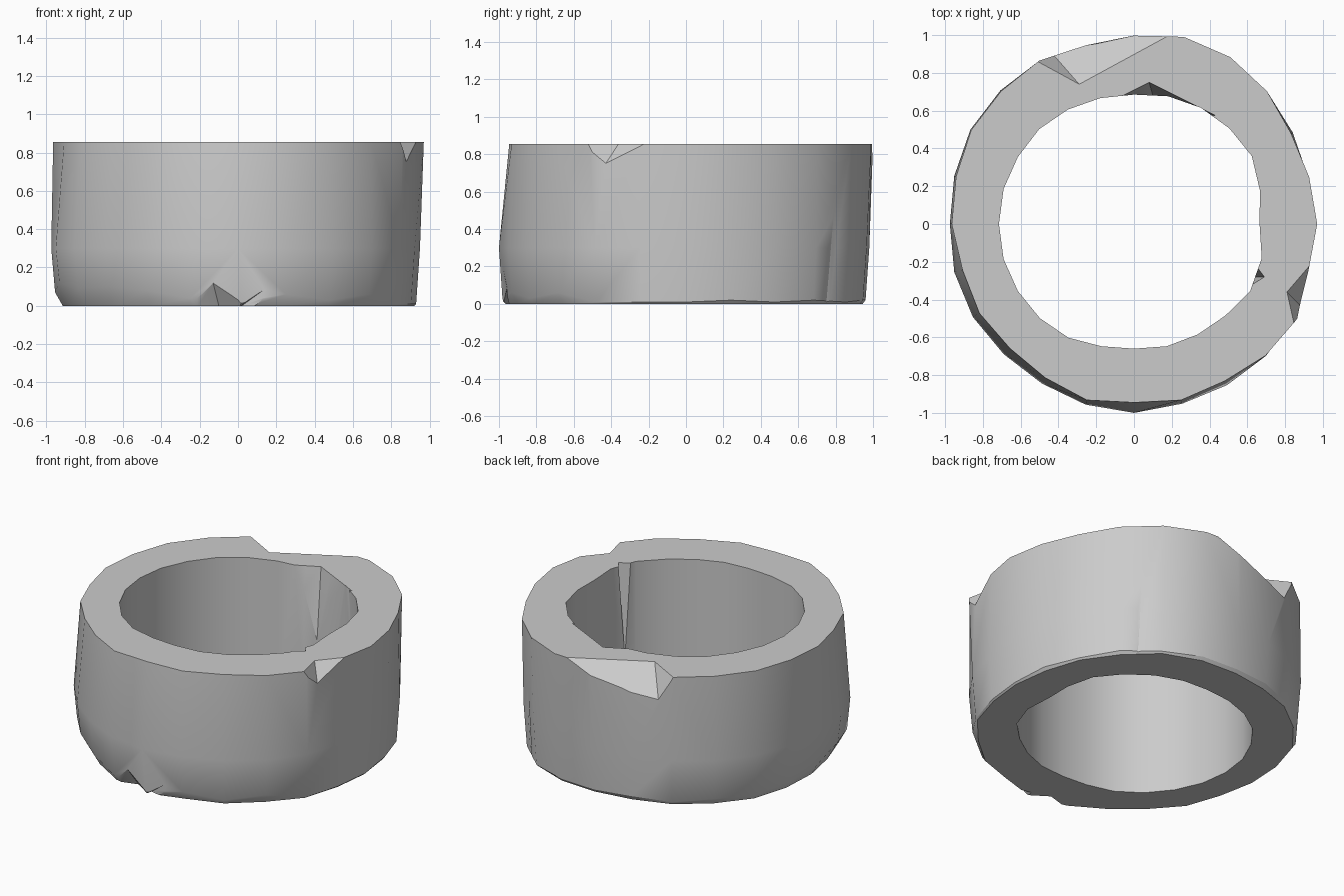
import bpy
import bmesh
import math
from mathutils import Vector

HEIGHT = 0.856
BELLY = 0.3

# Radii in hundredths, every 15 degrees counter-clockwise from +x
TOP = [97, 96, 96, 99.5, 102, 102.5, 100, 98, 100, 99.5, 99.5, 97.5,
       96.5, 94, 94.5, 93, 94, 96.5, 94.5, 96.5, 96, 98.5, 100, 95.6]
MID = [95, 95.5, 97, 98.5, 100.5, 100, 98, 98, 99, 100, 100, 98.5,
       97.5, 98.5, 98.5, 97.5, 97.5, 99, 100, 98.5, 98.5, 98.8, 98, 95.5]
HOLE = [66.5, 69, 72, 71.5, 71, 70, 68.5, 69, 70, 71, 71, 71.5,
        71.5, 71.5, 71, 70.5, 69.5, 67, 66, 67, 67.5, 68.5, 71, 70]
# Worn lower rim: height of the wear in hundredths
WEAR = [1, 2, 1, 2, 1, 2, 2, 3, 2, 4, 3, 5,
        7, 12, 9, 10, 8, 4, 1, 6, 3, 6, 1, 1]
COUNT = len(TOP)


def polar(i, radius, z):
    a = math.tau * i / COUNT
    return (radius * math.cos(a), radius * math.sin(a), z)


def finish(bm, name):
    bmesh.ops.recalc_face_normals(bm, faces=bm.faces[:])
    mesh = bpy.data.meshes.new(name)
    bm.to_mesh(mesh)
    bm.free()
    obj = bpy.data.objects.new(name, mesh)
    bpy.context.collection.objects.link(obj)
    return obj


def build_ring():
    # Closed cross-section at every angle, bridged to the next one
    bm = bmesh.new()
    sections = []
    for i in range(COUNT):
        top, mid, hole, wear = (v[i] / 100 for v in (TOP, MID, HOLE, WEAR))
        low = mid - 0.02
        profile = [(hole, 0), (low - 0.005 - wear * 0.5, 0), (low, wear),
                   (mid, BELLY), (top, HEIGHT), (hole, HEIGHT)]
        sections.append([bm.verts.new(polar(i, r, z)) for r, z in profile])
    for i, a in enumerate(sections):
        b = sections[(i + 1) % COUNT]
        for j in range(len(a)):
            k = (j + 1) % len(a)
            bm.faces.new((a[j], a[k], b[k], b[j]))
    return finish(bm, "stone_ring")


def cut_chip(ring, apex, ends, side):
    # Wedge spreading from a buried apex through the chip's rim points
    apex = Vector(apex)
    points = [apex] + [apex + (Vector(e) - apex) * 1.6 for e in ends]
    points += [p + Vector((0, 0, 0.1 * side)) for p in points]
    bm = bmesh.new()
    for p in points:
        bm.verts.new(p)
    hull = bmesh.ops.convex_hull(bm, input=bm.verts[:])
    loose = [g for g in hull["geom_interior"] if isinstance(g, bmesh.types.BMVert)]
    bmesh.ops.delete(bm, geom=loose, context="VERTS")
    cutter = finish(bm, "chip_cutter")
    cutter.hide_render = True
    mod = ring.modifiers.new("chip", "BOOLEAN")
    mod.operation = "DIFFERENCE"
    mod.solver = "EXACT"
    mod.object = cutter
    bpy.ops.object.modifier_apply(modifier=mod.name)
    bpy.data.objects.remove(cutter, do_unlink=True)


cube = bpy.data.objects.get("Cube")
if cube:
    bpy.data.objects.remove(cube, do_unlink=True)

ring = build_ring()
bpy.context.view_layer.objects.active = ring
ring.select_set(True)

H = HEIGHT
# Large break on the rear upper rim
cut_chip(ring, (-0.29, 0.74, H), [(0.17, 0.99, H), (-0.51, 0.86, H), (-0.43, 0.9, 0.69)], 1)
# Small break on the upper rim
cut_chip(ring, (0.81, -0.36, H), [(0.85, -0.54, H), (0.93, -0.22, H), (0.86, -0.41, 0.78)], 1)
# Long splits down the wall of the hole
cut_chip(ring, (0.69, -0.28, H), [(0.53, -0.38, H), (0.63, -0.2, H), (0.63, -0.28, 0.1)], 1)
cut_chip(ring, (0.08, 0.75, H), [(-0.06, 0.68, H), (0.3, 0.64, H), (0.1, 0.68, 0.4)], 1)
# Nicks along the lower front rim
cut_chip(ring, (-0.1, -0.89, 0), [(-0.27, -0.94, 0), (0.02, -0.97, 0), (-0.14, -0.99, 0.16)], -1)
cut_chip(ring, (0.02, -0.93, 0), [(0.09, -0.97, 0), (0.01, -0.98, 0), (0.24, -0.98, 0.16)], -1)
# Tall split on the rear outer wall
cut_chip(ring, (0.6, 0.75, 0), [(0.7, 0.72, 0), (0.52, 0.85, 0), (0.6, 0.8, 0.6)], -1)

# Plain grey stone
stone = bpy.data.materials.new("grey_stone")
stone.use_nodes = True
grey = (0.6, 0.6, 0.6, 1)
stone.diffuse_color = grey
bsdf = next(n for n in stone.node_tree.nodes if n.type == "BSDF_PRINCIPLED")
bsdf.inputs["Base Color"].default_value = grey
ring.data.materials.clear()
ring.data.materials.append(stone)
for face in ring.data.polygons:
    face.material_index = 0

bpy.ops.object.shade_smooth_by_angle(angle=math.radians(30))
